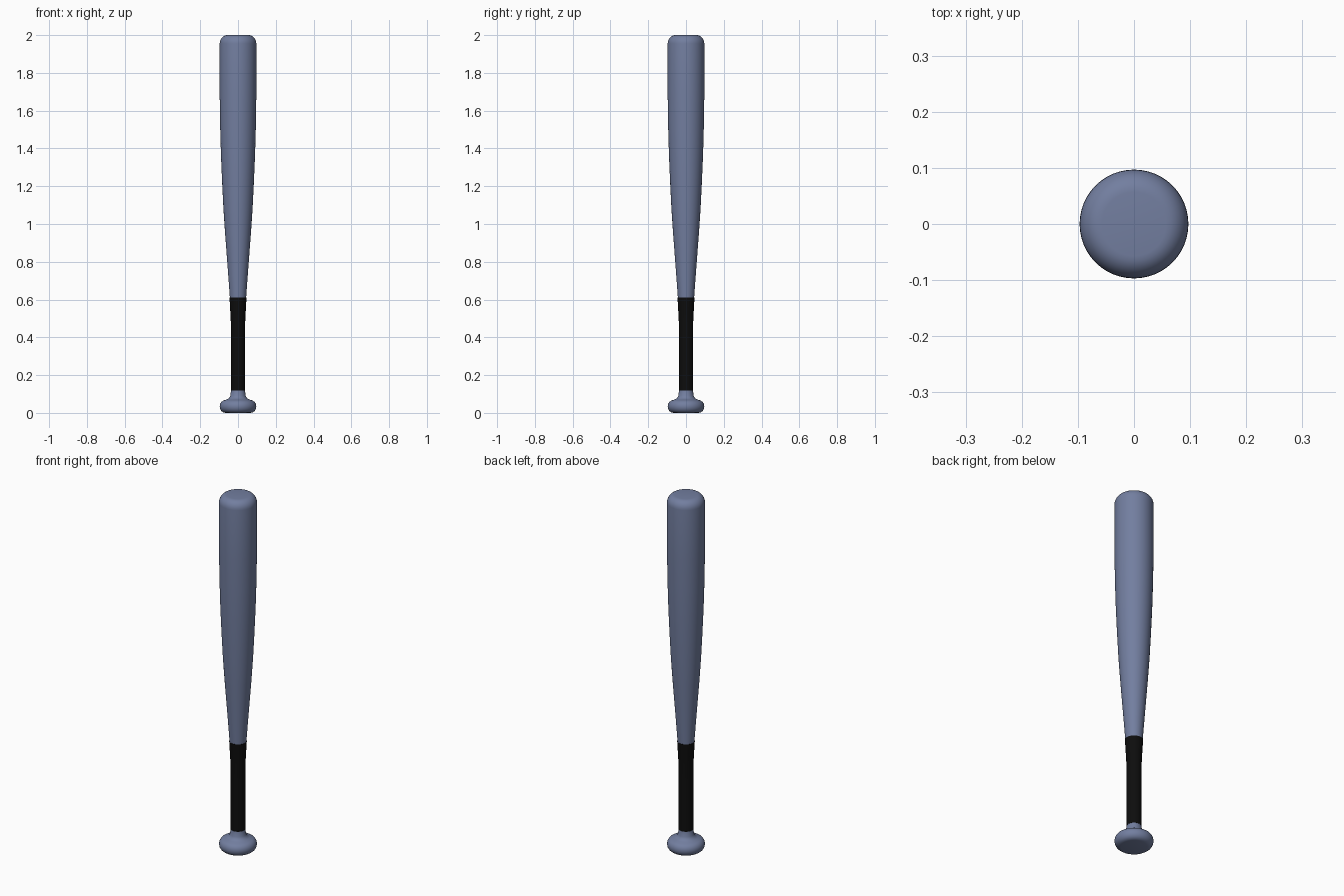
import bpy
import bmesh
import math
from mathutils import Matrix, Vector

cube = bpy.data.objects.get("Cube")
if cube:
    bpy.data.objects.remove(cube, do_unlink=True)

SIDES = 48


def make_material(name, colour):
    mat = bpy.data.materials.new(name)
    mat.use_nodes = True
    mat.diffuse_color = colour
    mat.node_tree.nodes["Principled BSDF"].inputs["Base Color"].default_value = colour
    return mat


def lathe(name, profile, material):
    """Spin a (radius, height) profile around z into a smooth shaded part."""
    bm = bmesh.new()
    verts = [bm.verts.new((r, 0, z)) for r, z in profile]
    edges = [bm.edges.new(pair) for pair in zip(verts, verts[1:])]
    bmesh.ops.spin(bm, geom=verts + edges, cent=(0, 0, 0), axis=(0, 0, 1),
                   angle=math.tau, steps=SIDES, use_duplicate=False)
    bmesh.ops.remove_doubles(bm, verts=bm.verts, dist=0.0001)
    bmesh.ops.recalc_face_normals(bm, faces=bm.faces)
    mesh = bpy.data.meshes.new(name)
    bm.to_mesh(mesh)
    bm.free()
    mesh.materials.append(material)
    obj = bpy.data.objects.new(name, mesh)
    bpy.context.collection.objects.link(obj)
    bpy.ops.object.select_all(action="DESELECT")
    obj.select_set(True)
    bpy.context.view_layer.objects.active = obj
    bpy.ops.object.shade_smooth_by_angle(angle=math.radians(40))
    return obj


def arc(radius, height, rx, rz, start, end, steps=7):
    """Elliptical arc of profile points, angles in degrees."""
    angles = [math.radians(start + (end - start) * i / steps) for i in range(steps + 1)]
    return [(radius + rx * math.cos(a), height + rz * math.sin(a)) for a in angles]


metal = make_material("blue grey metal", (0.17, 0.21, 0.35, 1))
wrap = make_material("black grip", (0.004, 0.004, 0.004, 1))

# Barrel: long taper ending in a rounded cap
taper = [(0, 0.61), (0.043, 0.61), (0.051, 0.72), (0.060, 0.84), (0.069, 0.96),
         (0.077, 1.08), (0.084, 1.22), (0.090, 1.36), (0.094, 1.50), (0.097, 1.68)]
lathe("barrel", taper + arc(0.057, 1.955, 0.04, 0.045, 0, 90) + [(0, 2.0)], metal)

# Grip: wrapped handle, slightly flared at the top
lathe("grip", [(0, 0.118), (0.038, 0.118), (0.038, 0.48), (0.041, 0.54),
               (0.045, 0.612), (0, 0.612)], wrap)

# Knob: rounded disc flowing up into the handle
knob = [(0, 0)] + arc(0.066, 0.034, 0.031, 0.034, -90, 70)
knob += [(0.060, 0.071), (0.048, 0.078), (0.041, 0.090), (0.037, 0.118), (0, 0.118)]
lathe("knob", knob, metal)
